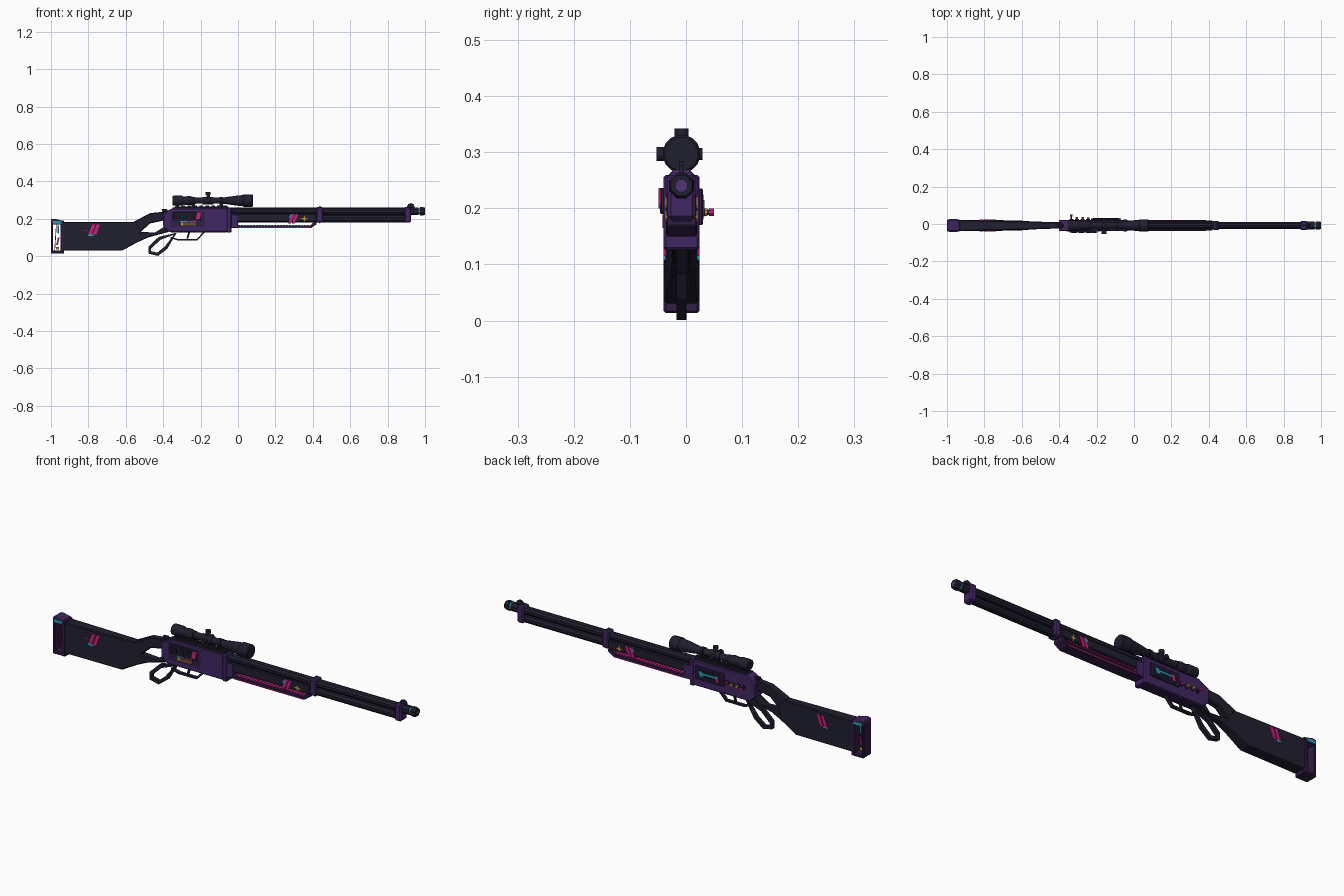
import bpy, math

if "Cube" in bpy.data.objects:
    bpy.data.objects.remove(bpy.data.objects["Cube"])


def material(name, red, green, blue):
    mat = bpy.data.materials.new(name)
    mat.use_nodes = True
    colour = (red, green, blue, 1)
    mat.diffuse_color = colour
    mat.node_tree.nodes["Principled BSDF"].inputs["Base Color"].default_value = colour
    return mat


DARK = material("dark navy", .014, .013, .028)
BLACK = material("near black", .008, .008, .014)
PLUM = material("deep plum", .03, .013, .06)
PURPLE = material("purple", .053, .02, .125)
VIOLET = material("violet", .08, .035, .19)
PINK = material("hot pink", .6, .015, .22)
CYAN = material("cyan", .02, .34, .48)
GOLD = material("gold", .55, .33, .03)
BRASS = material("dull brass", .16, .07, .03)

# Shared dimensions
MIDDLE = -.008      # y of the centre plane
BODY = .03          # half width of the main parts
FOREND = .027       # half width of the forend
SLIM = .009         # half width of thin metal parts
TUBE = .02          # radius of barrel and magazine tube
PAINT = .002        # half thickness of painted plates
EDGE = .004         # usual chamfer
BARREL_Z, MAGAZINE_Z, SCOPE_Z = .24, .2, .297
BELLY, TOP = .13, .257              # receiver underside and top
BREECH, FRONT = -.4, -.04           # receiver ends
BAND, MUZZLE = .42, .93             # forend band and muzzle positions
BUTT, STOCK = -1, -.94              # rear end and start of the stock
FOOT, COMB = .03, .183              # stock underside and top
TURRET = -.16                       # scope turret position


def build(name, verts, faces, mat, bevel=0):
    mesh = bpy.data.meshes.new(name)
    mesh.from_pydata(verts, [], faces)
    mesh.materials.append(mat)
    part = bpy.data.objects.new(name, mesh)
    bpy.context.collection.objects.link(part)
    if bevel:
        chamfer = part.modifiers.new("chamfer", "BEVEL")
        chamfer.width, chamfer.segments, chamfer.limit_method = bevel, 1, "ANGLE"


def prism(name, outline, mat, half=BODY, bevel=EDGE, y=MIDDLE):
    """Counter-clockwise x, z outline given depth; half may be a rule of x."""
    width = half if callable(half) else lambda x: half
    n = len(outline)
    verts = [(x, y + side * width(x), z) for side in (-1, 1) for x, z in outline]
    faces = [tuple(range(n)), tuple(reversed(range(n, n + n)))]
    for i in range(n):
        j = (i + 1) % n
        faces.append((i, i + n, j + n, j))
    build(name, verts, faces, mat, bevel)


def box(name, left, right, low, high, mat, half=BODY, bevel=EDGE, y=MIDDLE, slant=0):
    outline = [(left, low), (right, low), (right + slant, high), (left + slant, high)]
    prism(name, outline, mat, half, bevel, y)


def paint(name, side, left, low, length, height, mat, depth=BODY, slant=0):
    """Thin coloured plate on one side."""
    box(name, left, left + length, low, low + height, mat, PAINT, 0, MIDDLE + side * depth, slant)


def lathe(name, profile, mat, z, x=0, axis="x", sides=12):
    """Round part from (distance, radius) pairs along an axis."""
    verts = []
    for d, r in profile:
        for i in range(sides):
            angle = math.tau * (i + .5) / sides
            u, v = r * math.cos(angle), r * math.sin(angle)
            ox, oy, oz = {"x": (d, u, v), "y": (v, d, u), "z": (u, v, d)}[axis]
            verts.append((x + ox, MIDDLE + oy, z + oz))
    last = len(verts) - sides
    faces = [tuple(reversed(range(sides))), tuple(range(last, len(verts)))]
    for start in range(0, last, sides):
        for i in range(sides):
            a, b = start + i, start + (i + 1) % sides
            faces.append((a, b, b + sides, a + sides))
    build(name, verts, faces, mat)


def cylinder(name, start, end, radius, mat, z, **options):
    lathe(name, [(start, radius), (end, radius)], mat, z, **options)


def bar(name, path, thick, half, mat, closed=False):
    """Flat bar following an x, z path."""
    n = len(path)
    verts, faces = [], []
    for i, (x, z) in enumerate(path):
        before = path[i - 1] if closed else path[max(i - 1, 0)]
        after = path[(i + 1) % n] if closed else path[min(i + 1, n - 1)]
        dx, dz = after[0] - before[0], after[1] - before[1]
        scale = thick / math.hypot(dx, dz)
        for edge, side in ((1, -1), (1, 1), (-1, 1), (-1, -1)):
            verts.append((x - edge * dz * scale, MIDDLE + side * half, z + edge * dx * scale))
    for i in range(n if closed else n - 1):
        a, b = 4 * i, 4 * ((i + 1) % n)
        for k in range(4):
            m = (k + 1) % 4
            faces.append((a + k, a + m, b + m, b + k))
    if not closed:
        end = len(verts)
        faces += [tuple(reversed(range(4))), tuple(range(end - 4, end))]
    build(name, verts, faces, mat)


# Stock, narrowing towards an open wrist
def stock_width(x):
    return min(BODY, max(.017, BODY - (x + .64) / 10))


prism("stock", [(STOCK, FOOT), (-.62, FOOT), (-.49, .1), (-.52, BELLY), (-.49, .165),
                (-.55, COMB), (STOCK, COMB)], DARK, stock_width)
prism("wrist_upper_bar", [(-.56, COMB), (-.52, BELLY), (-.47, .175), (BREECH, .19),
                          (-.37, BARREL_Z), (-.47, .23)], DARK, stock_width)
prism("wrist_grip", [(-.57, .06), (-.48, .1), (-.37, BELLY), (-.37, .18),
                     (-.42, .125), (-.52, BELLY)], DARK, stock_width)

# Butt plate: frame with a window through its sides, thin painted bars inside
box("butt_end", BUTT, BUTT + .012, .015, .19, PLUM)
box("butt_inner_wall", STOCK - .01, STOCK + .01, .015, .19, PLUM, BODY + PAINT)
box("butt_base", BUTT, STOCK + .01, .013, FOOT, PLUM, BODY + PAINT)
prism("butt_top", [(BUTT, .17), (STOCK, .17), (STOCK, .19), (-.98, .2), (BUTT, .197)],
      PURPLE, BODY + PAINT)
paint("butt_pink_bar", 0, -.982, FOOT, EDGE, .14, PINK, slant=SLIM)
paint("butt_pink_slash", 0, -.972, .06, SLIM, .04, PINK, slant=SLIM)
paint("butt_cyan_bar", 0, -.965, .12, SLIM, .045, CYAN)
paint("butt_gold_spot", 0, -.972, .035, .015, .015, GOLD)

# Receiver, hammer and trigger
prism("receiver", [(BREECH, .16), (-.37, BELLY), (FRONT, BELLY), (FRONT, TOP),
                   (-.35, TOP), (BREECH, .23)], PURPLE)
box("receiver_collar", FRONT - TUBE, FRONT + EDGE, BELLY - EDGE, TOP + PAINT, PURPLE, BODY + PAINT)
box("receiver_top_plate", -.35, FRONT - TUBE, TOP - EDGE, TOP + PAINT, DARK, .025, 0)
box("receiver_base_plate", -.36, FRONT - TUBE, BELLY - EDGE, BELLY + EDGE, PLUM, TUBE)
box("hammer", BREECH, BREECH + .03, .22, .252, DARK, SLIM, slant=-SLIM)
box("trigger", -.275, -.265, .095, BELLY, BLACK, EDGE, 0, slant=SLIM)

# Lever loop and trigger guard
bar("lever_loop", [(-.335, .12), (-.42, .095), (-.472, .045), (-.472, .02), (-.43, .01),
                   (-.385, .045)], SLIM, SLIM, DARK, closed=True)
bar("trigger_guard", [(-.36, .1), (-.32, .087), (-.22, .087), (-.18, BELLY)],
    EDGE, SLIM, DARK)

# Barrel, magazine tube, forend and bands
cylinder("barrel", FRONT, MUZZLE, TUBE, DARK, BARREL_Z, sides=10)
cylinder("magazine_tube", FRONT, MUZZLE - TUBE, TUBE, DARK, MAGAZINE_Z, sides=10)
box("forend_body", FRONT, BAND, .184, .228, DARK, FOREND)
prism("forend_lower_rail", [(FRONT, .15), (.39, .15), (BAND, .17), (BAND, .185), (.405, .185),
                            (.39, .165), (FRONT, .165)], PLUM, FOREND, PAINT)
box("forend_rear_block", FRONT, 0, .15, .225, PURPLE, .028)
for i in range(24):
    left = i * .016
    for z in (.165, .184):
        box("slot_dash", left, left + SLIM, z - PAINT, z + PAINT, PINK, TUBE, 0, slant=PAINT)
for name, start, length, grow, mat in (("forend_band", BAND, .035, 0, PURPLE),
                                       ("forend_band_ridge", BAND + .01, .015, EDGE, VIOLET),
                                       ("muzzle_band", .89, .035, 0, PURPLE)):
    box(name, start, start + length, MAGAZINE_Z - TUBE - grow, BARREL_Z + TUBE + EDGE + grow,
        mat, .025 - grow, EDGE + PAINT)

# Muzzle device and front sight
cylinder("muzzle_base", MUZZLE - SLIM, .965, .022, DARK, BARREL_Z, sides=8)
cylinder("muzzle_ring", .965, .975, TUBE, CYAN, BARREL_Z, sides=8)
lathe("muzzle_tip", [(.974, .024), (.99, .024), (1, TUBE)], DARK, BARREL_Z, sides=8)
cylinder("muzzle_bore", .99, 1, .011, VIOLET, BARREL_Z, x=PAINT / 4, sides=8)
prism("front_sight", [(.9, TOP), (.945, TOP), (.94, .276), (.925, .284), (.91, .278)],
      DARK, EDGE, 0)

# Scope with rail, mounts and knobs
lathe("scope", [(-.35, .025), (-.345, .027), (-.3, .027), (-.29, .022), (-.26, .025),
                (-.225, .017), (-.08, .017), (0, .028), (.025, BODY), (.03, .034),
                (.075, .034), (.08, BODY)], DARK, SCOPE_Z, sides=16)
box("scope_rail", -.34, -.05, TOP - EDGE, TOP + SLIM, DARK, .014, 0)
for i in range(9):
    left = -.335 + i * .032
    box("rail_tooth", left, left + TUBE, TOP + SLIM, TOP + SLIM + EDGE, BLACK, .015, 0)
for x in (-.24, -.09):
    cylinder("scope_ring", x - SLIM, x + SLIM, .021, BLACK, SCOPE_Z)
    box("scope_mount", x - SLIM, x + SLIM, TOP, SCOPE_Z - SLIM, BLACK, .012, 0)
cylinder("scope_turret", TURRET - BODY, TURRET + BODY, .021, DARK, SCOPE_Z)
for name, axis, way in (("elevation", "z", 1), ("windage", "y", -1)):
    stem = sorted([(0, .01), (way * BODY, .01)])
    cap = sorted([(way * BODY, .013), (way * .045, .013)])
    lathe(name + "_stem", stem, DARK, SCOPE_Z, TURRET, axis)
    lathe(name + "_knob", cap, DARK, SCOPE_Z, TURRET, axis)
cylinder("focus_knob", 0, .037, .011, DARK, SCOPE_Z, x=TURRET, axis="y")

# Receiver right side: recess, cover plate and painted marks
paint("side_recess", -1, -.36, .155, .18, .085, PLUM)
box("side_cover", -.345, -.2, .19, .236, DARK, EDGE, PAINT, MIDDLE - BODY - EDGE)
COVER = BODY + SLIM
for i in range(3):
    paint("cover_slot", -1, -.335 + i * .04, .2, .028, .025, BLACK, COVER)
paint("cover_slash", -1, -.225, .2, .022, .036, PINK, COVER, SLIM)
paint("ejected_brass", -1, -.295, .165, .07, .016, BRASS, BODY + PAINT)
paint("brass_rim", -1, -.305, .165, .01, .016, GOLD, BODY + PAINT)
paint("side_cyan_line", -1, -.31, .183, .04, .006, CYAN, BODY + PAINT)
paint("side_pink_line", -1, -.265, .183, .04, .006, PINK, BODY + PAINT)

# Receiver left side: panel and shell caps
box("left_panel", -.23, -.07, .17, .235, PLUM, EDGE, PAINT, MIDDLE + BODY + EDGE)
paint("left_panel_inset", 1, -.22, .18, .14, .045, BLACK, BODY + SLIM - PAINT)
paint("left_panel_line", 1, -.2, .2, .09, SLIM, CYAN, COVER)
paint("left_panel_block", 1, -.12, .19, TUBE, .025, CYAN, COVER, SLIM)
paint("left_panel_slash", 1, -.205, .185, .014, BODY, PINK, COVER, SLIM)
for i, (reach, mat) in enumerate(((.058, PINK), (.046, GOLD), (.046, GOLD), (.042, PINK))):
    place = dict(z=.193, x=-.335 + i * BODY, axis="y", sides=8)
    cylinder("shell_base", BODY - EDGE, BODY + EDGE, .012, PLUM, **place)
    cylinder("shell_stem", BODY - EDGE, reach - EDGE, .005, PLUM, **place)
    cylinder("shell_cap", reach - SLIM, reach, .007, mat, **place)

# Painted marks on both sides
for side in (-1, 1):
    for i in range(2):
        paint("stock_slash", side, -.8 + i * .024, .115, .018, .055, PINK, slant=TUBE)
        paint("forend_slash", side, .268 + i * TUBE, .175, .015, .05, PINK, FOREND, TUBE)
    paint("stock_cyan", side, -.803, .108, BODY, SLIM, CYAN)
    paint("stock_dash", side, -.825, .136, TUBE, EDGE, PINK)
    paint("forend_cyan", side, .272, .205, .012, TUBE, CYAN, FOREND, SLIM)
    star = []
    for i in range(8):
        angle, r = math.tau * i / 8, EDGE + PAINT if i % 2 else TUBE
        star.append((.355 + r * math.cos(angle), MAGAZINE_Z + r * math.sin(angle)))
    prism("forend_star", star, GOLD, PAINT, 0, MIDDLE + side * FOREND)
    paint("forend_line", side, 0, .151, .385, EDGE, PINK, FOREND)
    paint("butt_cyan", side, -.99, .172, .045, .016, CYAN, BODY + PAINT)
